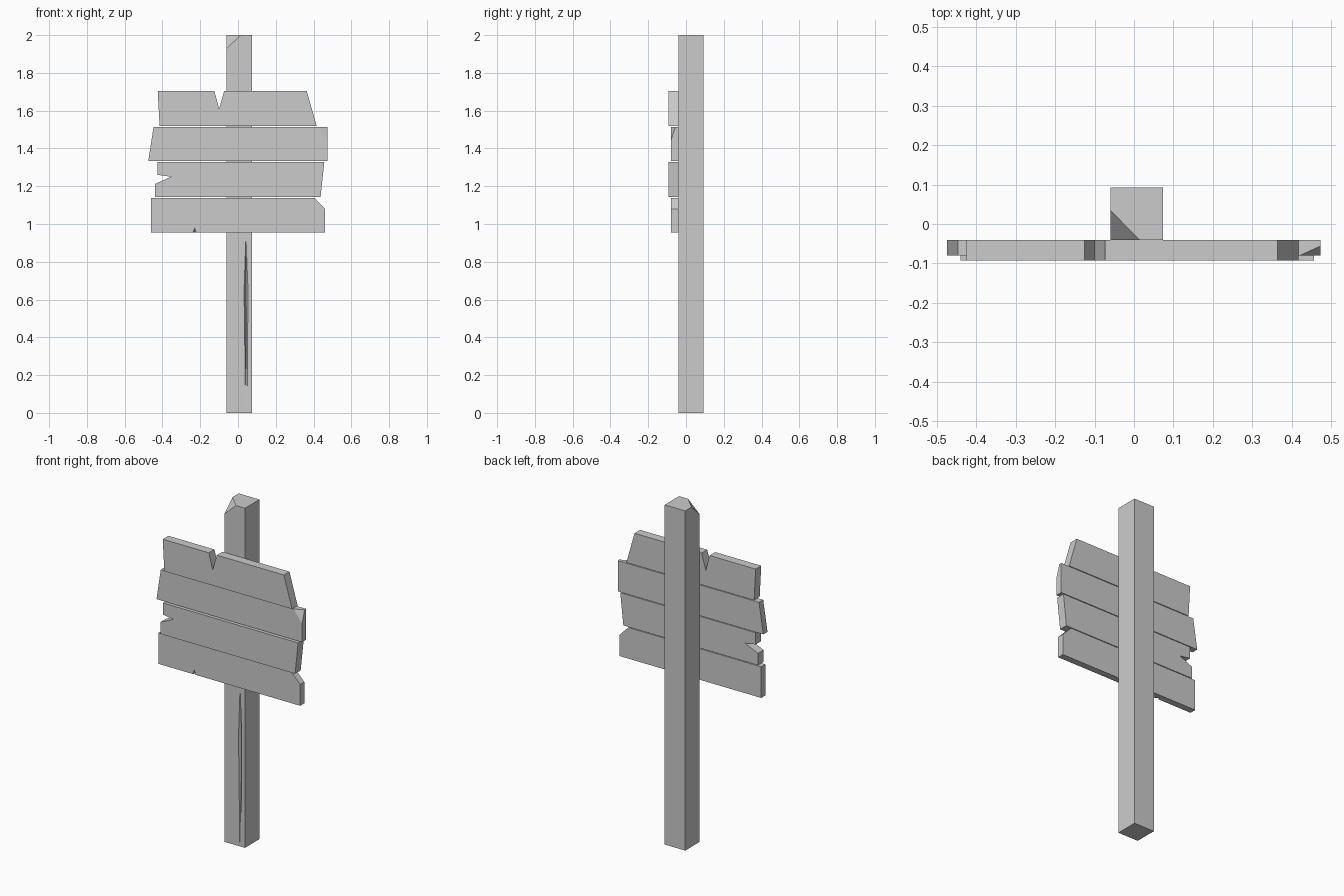
import bpy, bmesh
from mathutils import Vector

if "Cube" in bpy.data.objects:
    bpy.data.objects.remove(bpy.data.objects["Cube"])


def to_object(name, bm):
    bmesh.ops.recalc_face_normals(bm, faces=bm.faces[:])
    mesh = bpy.data.meshes.new(name)
    bm.to_mesh(mesh)
    bm.free()
    obj = bpy.data.objects.new(name, mesh)
    bpy.context.collection.objects.link(obj)
    return obj


def chip_corner(bm, corner, a, b, c):
    """Slice off the corner lying beyond the plane a, b, c."""
    a, b, c, corner = map(Vector, (a, b, c, corner))
    n = (b - a).cross(c - a)
    if n.dot(corner - a) < 0:
        n = -n
    cut = bmesh.ops.bisect_plane(bm, geom=bm.verts[:] + bm.edges[:] + bm.faces[:],
                                 plane_co=a, plane_no=n, clear_outer=True)
    edges = [e for e in cut["geom_cut"] if isinstance(e, bmesh.types.BMEdge)]
    bmesh.ops.contextual_create(bm, geom=edges)


def extruded(name, profile, y0, y1, chip=None):
    """Solid with an x-z outline, from y0 to y1."""
    bm = bmesh.new()
    face = bm.faces.new([bm.verts.new((x, y0, z)) for x, z in profile])
    ext = bmesh.ops.extrude_face_region(bm, geom=[face], use_keep_orig=True)
    verts = [v for v in ext["geom"] if isinstance(v, bmesh.types.BMVert)]
    bmesh.ops.translate(bm, vec=(0, y1 - y0, 0), verts=verts)
    if chip:
        chip_corner(bm, *chip)
    return to_object(name, bm)


def gouge(obj, outline, y_front, deep_points):
    """Cut a tapered split into the front of obj."""
    bm = bmesh.new()
    for x, z in outline:
        bm.verts.new((x, y_front - 0.02, z))
        bm.verts.new((x, y_front, z))
    for p in deep_points:
        bm.verts.new(p)
    bmesh.ops.convex_hull(bm, input=bm.verts[:])
    cutter = to_object("split_cutter", bm)
    cutter.hide_render = True
    mod = obj.modifiers.new("split", 'BOOLEAN')
    mod.operation = 'DIFFERENCE'
    mod.solver = 'EXACT'
    mod.object = cutter
    bpy.context.view_layer.objects.active = obj
    bpy.ops.object.modifier_apply(modifier=mod.name)
    bpy.data.objects.remove(cutter)


BACK, THICK, THIN = -0.041, -0.093, -0.08

# Post with chipped top corner and a long split
post = extruded("post", [(-0.06, 0), (0.074, 0), (0.074, 2), (-0.06, 2)], -0.041, 0.093,
                ((-0.06, -0.041, 2), (-0.06, 0.035, 2), (0.015, -0.041, 2), (-0.06, -0.041, 1.93)))
gouge(post, [(0.04, 0.02), (0.048, 0.02), (0.053, 0.65), (0.042, 0.935), (0.032, 0.65)],
      -0.041, [(0.043, -0.02, 0.65)])

# Top plank with V notch
extruded("plank_top", [(-0.425, 1.704), (-0.125, 1.704), (-0.1, 1.61), (-0.073, 1.704),
                       (0.364, 1.704), (0.417, 1.518), (-0.415, 1.518)], THICK, BACK)

# Second plank with chipped front corner
extruded("plank_upper", [(-0.447, 1.514), (0.473, 1.514), (0.473, 1.333), (-0.475, 1.333)],
         THIN, BACK,
         ((0.473, THIN, 1.514), (0.42, THIN, 1.514), (0.473, -0.056, 1.514), (0.473, THIN, 1.44)))

# Third plank with broken left end
extruded("plank_lower", [(-0.425, 1.329), (0.457, 1.329), (0.437, 1.142), (-0.44, 1.142),
                         (-0.44, 1.212), (-0.355, 1.25), (-0.425, 1.26)], THICK, BACK)

# Bottom plank with clipped corner and a small nick
bottom = extruded("plank_bottom", [(-0.461, 1.138), (0.405, 1.138), (0.461, 1.08),
                                   (0.461, 0.955), (-0.461, 0.955)], THIN, BACK)
gouge(bottom, [(-0.241, 0.95), (-0.219, 0.95), (-0.229, 0.98)], THIN, [(-0.229, -0.06, 0.95)])
